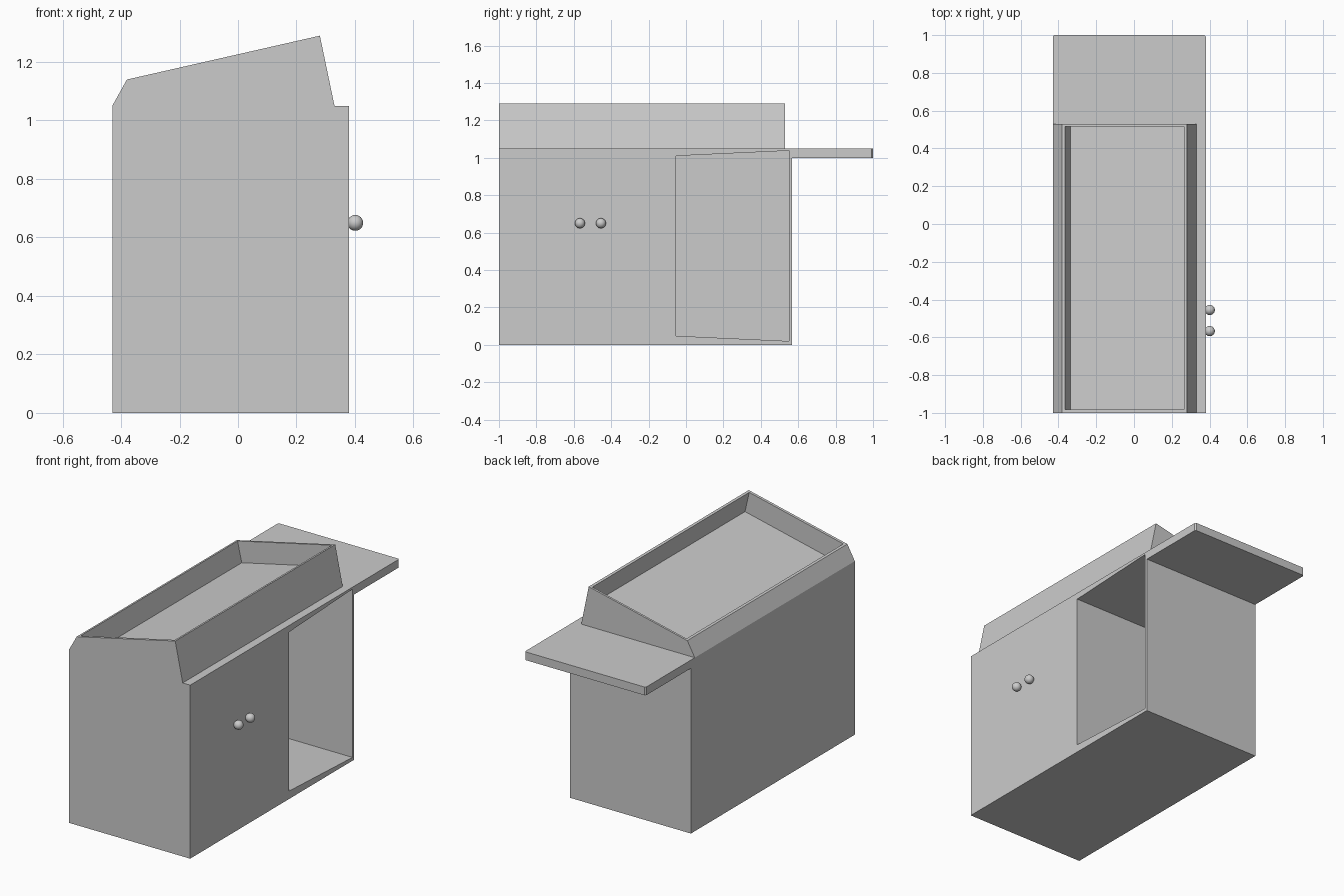
import bpy, bmesh
from mathutils import Vector

if "Cube" in bpy.data.objects:
    bpy.data.objects.remove(bpy.data.objects["Cube"])


def prism(name, profile, place, lo, hi):
    """Extrude a 2D profile between lo and hi; place maps (u, v, depth) to xyz."""
    bm = bmesh.new()
    face = bm.faces.new([bm.verts.new(place(u, v, lo)) for u, v in profile])
    shift = Vector(place(0, 0, hi)) - Vector(place(0, 0, lo))
    out = bmesh.ops.extrude_face_region(bm, geom=[face], use_keep_orig=True)
    verts = [g for g in out["geom"] if isinstance(g, bmesh.types.BMVert)]
    bmesh.ops.translate(bm, verts=verts, vec=shift)
    bmesh.ops.recalc_face_normals(bm, faces=bm.faces)
    mesh = bpy.data.meshes.new(name)
    bm.to_mesh(mesh)
    bm.free()
    obj = bpy.data.objects.new(name, mesh)
    bpy.context.collection.objects.link(obj)
    return obj


def along_x(u, v, d):
    return (d, u, v)


def along_y(u, v, d):
    return (u, d, v)


def combine(target, other, operation):
    """Apply a boolean and discard the helper."""
    other.hide_render = True
    mod = target.modifiers.new(operation, 'BOOLEAN')
    mod.operation = operation
    mod.solver = 'EXACT'
    mod.object = other
    bpy.context.view_layer.objects.active = target
    bpy.ops.object.modifier_apply(modifier=mod.name)
    bpy.data.objects.remove(other)


# Cabinet with the counter overhanging at the back
cabinet = prism("cabinet", [(-1, 0), (0.567, 0), (0.567, 1.0), (1, 1.0),
                            (1, 1.05), (-1, 1.05)], along_x, -0.43, 0.38)

# Small chamfer on the two outer counter corners
bm = bmesh.new()
bm.from_mesh(cabinet.data)
corners = [e for e in bm.edges if all(v.co.y > 0.99 for v in e.verts)
           and abs(e.verts[0].co.x - e.verts[1].co.x) < 0.01]
bmesh.ops.bevel(bm, geom=corners, offset=0.007, segments=1, affect='EDGES')
bm.to_mesh(cabinet.data)
bm.free()

# Sloping hood on top, flush with the front and left side
hood = prism("hood", [(-0.43, 0.9), (0.33, 0.9), (0.33, 1.05), (0.28, 1.29),
                      (-0.38, 1.14), (-0.43, 1.05)], along_y, -1, 0.53)
combine(cabinet, hood, 'UNION')

# Tray sunk square to the sloping top, leaving a thin rim
low, high = Vector((-0.365, 1.1434)), Vector((0.265, 1.2866))
slope = (high - low).normalized()
normal = Vector((-slope.y, slope.x))
tray = prism("tray_cutter", [low - normal * 0.127, high - normal * 0.127,
                             high + normal * 0.1, low + normal * 0.1],
             along_y, -0.983, 0.517)
combine(cabinet, tray, 'DIFFERENCE')

# Open compartment in the right side
opening = prism("opening_cutter", [(-0.053, 0.048), (0.552, 0.02),
                                   (0.552, 1.038), (-0.053, 1.01)],
                along_x, -0.25, 0.5)
combine(cabinet, opening, 'DIFFERENCE')

# Pair of round knobs
for i, y in enumerate((-0.567, -0.455)):
    bpy.ops.mesh.primitive_uv_sphere_add(segments=32, ring_count=16, radius=0.027,
                                         location=(0.401, y, 0.65))
    bpy.context.object.name = f"knob_{i + 1}"
    bpy.ops.object.shade_smooth()
